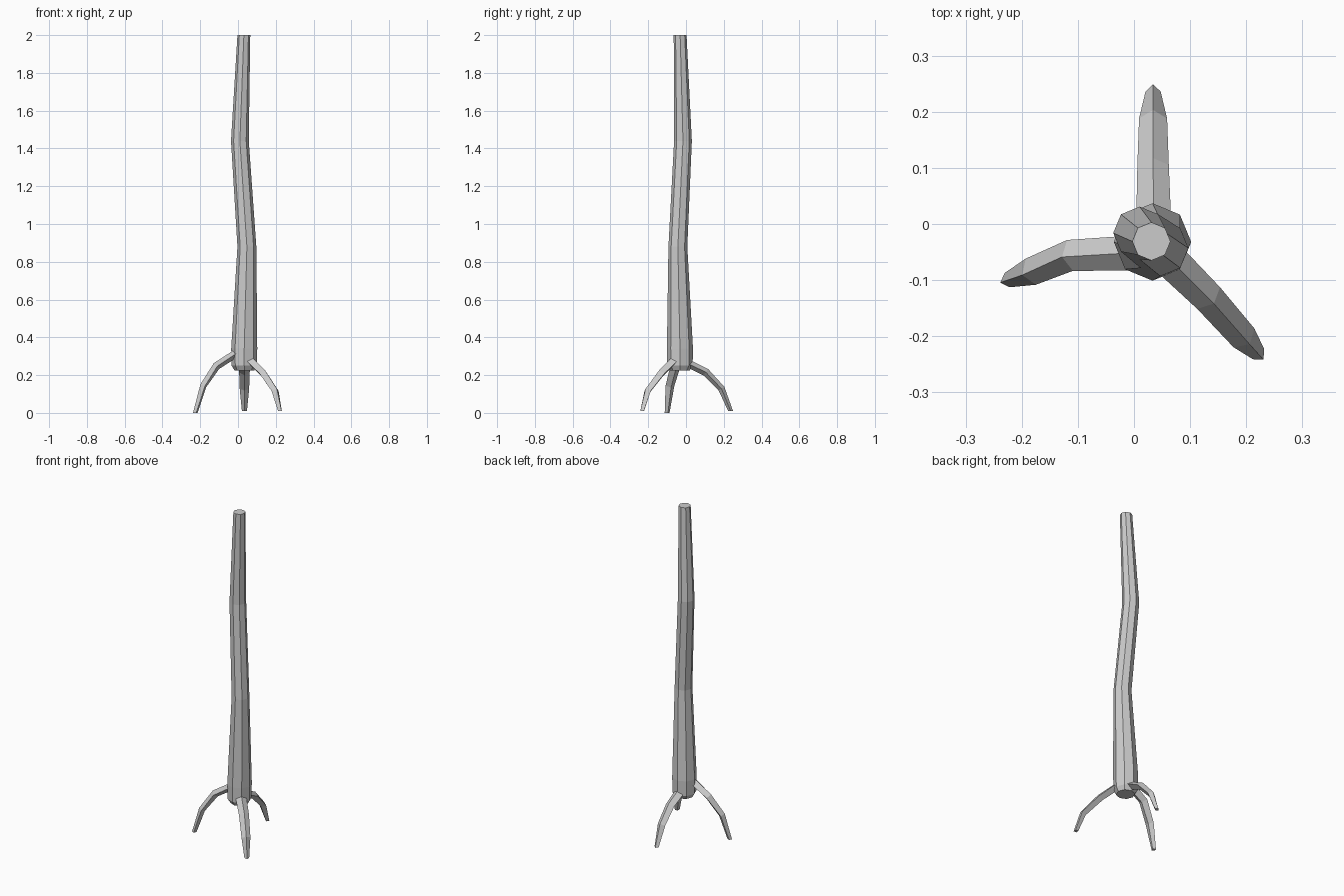
import bpy, bmesh, math
from mathutils import Vector

if "Cube" in bpy.data.objects:
    bpy.data.objects.remove(bpy.data.objects["Cube"])


def loft(name, rings):
    """Skin a list of vertex rings and close both ends."""
    bm = bmesh.new()
    loops = [[bm.verts.new(p) for p in ring] for ring in rings]
    n = len(loops[0])
    for a, b in zip(loops, loops[1:]):
        for i in range(n):
            j = (i + 1) % n
            bm.faces.new((a[i], a[j], b[j], b[i]))
    bm.faces.new(loops[0][::-1])
    bm.faces.new(loops[-1])
    bmesh.ops.recalc_face_normals(bm, faces=bm.faces)
    mesh = bpy.data.meshes.new(name)
    bm.to_mesh(mesh)
    bm.free()
    obj = bpy.data.objects.new(name, mesh)
    bpy.context.collection.objects.link(obj)
    return obj


# Trunk: octagonal rings along a gently wandering axis (x, y, z, radius)
trunk = [(.034, -.032, .225, .052), (.033, -.032, .25, .067),
         (.033, -.032, .34, .069), (.047, -.043, .88, .05),
         (.010, -.016, 1.44, .047), (.031, -.031, 2.0, .034)]
loft("trunk", [[(x + r * math.cos(i * math.tau / 8),
                 y + r * math.sin(i * math.tau / 8), z) for i in range(8)]
               for x, y, z, r in trunk])


# Roots: flattened diamond sections swept along arching paths
def root(name, path, floor):
    pts = [Vector(p) for p in path]
    halves = [(.031, .021), (.028, .021), (.025, .018), (.0135, .013)]
    rings = []
    for k, (p, (w, t)) in enumerate(zip(pts, halves)):
        d = (pts[min(k + 1, 3)] - pts[max(k - 1, 0)]).normalized()
        side = d.cross(Vector((0, 0, 1))).normalized()
        up = side.cross(d)
        if k == 3:  # tip is cut nearly level
            up = Vector((d.x, d.y, 0)).normalized()
        rings.append([p + side * w, p + up * t, p - side * w, p - up * t])
    for v in rings[-1]:
        v.z = floor
    loft(name, rings)


root("left_root", [(-.01, -.052, .315), (-.114, -.056, .248),
                   (-.184, -.085, .143), (-.226, -.100, .0)], 0.0)
root("back_root", [(.035, .010, .262), (.034, .105, .215),
                   (.034, .188, .128), (.034, .236, .01)], 0.01)
root("right_root", [(.068, -.068, .275), (.133, -.132, .21),
                    (.196, -.203, .117), (.222, -.232, .01)], 0.01)
